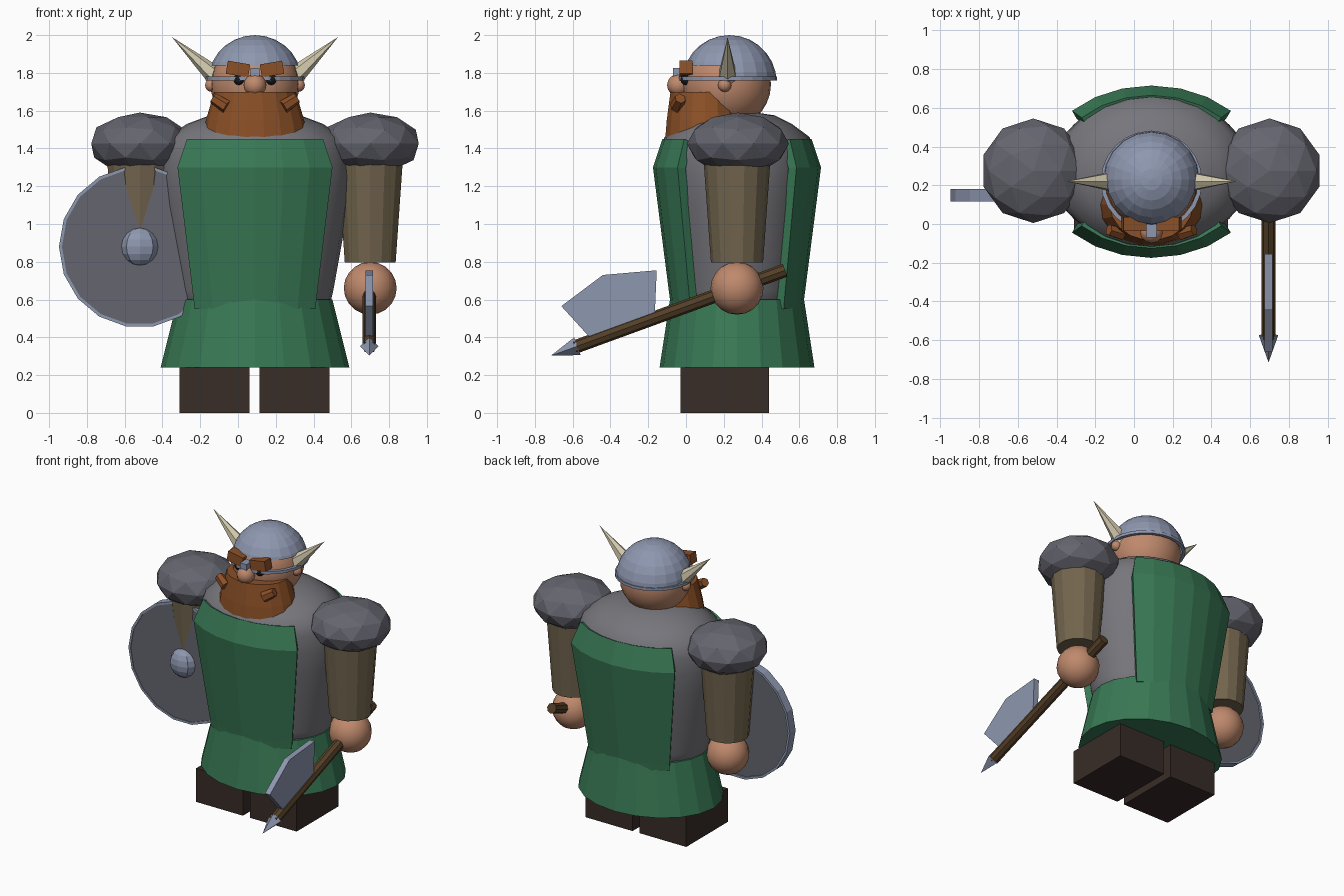
import bpy, bmesh
from math import sin, cos, pi, radians
from mathutils import Vector, Matrix

if "Cube" in bpy.data.objects:
    bpy.data.objects.remove(bpy.data.objects["Cube"])

CX, CY = 0.09, 0.27          # body axis


def mat(name, *rgb):
    m = bpy.data.materials.new(name)
    m.diffuse_color = (*rgb, 1)
    m.use_nodes = True
    m.node_tree.nodes["Principled BSDF"].inputs["Base Color"].default_value = m.diffuse_color
    return m


GREEN = mat("green_cloth", 0.04, 0.19, 0.09)
MAIL = mat("mail", 0.18, 0.18, 0.20)
IRON = mat("dark_iron", 0.13, 0.13, 0.16)
STEEL = mat("steel", 0.27, 0.31, 0.43)
SKIN = mat("skin", 0.52, 0.25, 0.15)
HAIR = mat("hair", 0.26, 0.08, 0.02)
SLEEVE = mat("sleeve", 0.17, 0.13, 0.075)
WOOD = mat("wood", 0.09, 0.05, 0.02)
LEATHER = mat("leather", 0.04, 0.025, 0.02)
HORN = mat("horn", 0.66, 0.6, 0.43)
BLACK = mat("black", 0.01, 0.01, 0.01)


def finish(name, bm, material, smooth=False):
    bmesh.ops.recalc_face_normals(bm, faces=bm.faces)
    for f in bm.faces:
        f.smooth = smooth
    me = bpy.data.meshes.new(name)
    bm.to_mesh(me)
    bm.free()
    me.materials.append(material)
    ob = bpy.data.objects.new(name, me)
    bpy.context.collection.objects.link(ob)
    return ob


def box(name, lo, hi, material, tilt=0):
    lo, hi = Vector(lo), Vector(hi)
    bm = bmesh.new()
    bmesh.ops.create_cube(bm, size=1, matrix=Matrix.Translation((lo + hi) / 2)
                          @ Matrix.Rotation(tilt, 4, 'Y') @ Matrix.Diagonal((*(hi - lo), 1)))
    return finish(name, bm, material)


def ball(name, c, r, material, seg=16, rings=10, smooth=True):
    bm = bmesh.new()
    r = r if isinstance(r, tuple) else (r, r, r)
    bmesh.ops.create_uvsphere(bm, u_segments=seg, v_segments=rings, radius=1,
                              matrix=Matrix.Translation(c) @ Matrix.Diagonal((*r, 1)))
    return finish(name, bm, material, smooth)


def ico(name, c, r, material):
    bm = bmesh.new()
    bmesh.ops.create_icosphere(bm, subdivisions=2, radius=1,
                               matrix=Matrix.Translation(c) @ Matrix.Diagonal((*r, 1)))
    return finish(name, bm, material)


def rod(name, a, b, r1, r2, sides, material):
    a, b = Vector(a), Vector(b)
    rot = (b - a).to_track_quat('Z', 'Y').to_matrix().to_4x4()
    bm = bmesh.new()
    bmesh.ops.create_cone(bm, cap_ends=True, segments=sides, radius1=r1, radius2=r2,
                          depth=(b - a).length, matrix=Matrix.Translation((a + b) / 2) @ rot)
    return finish(name, bm, material)


def loft(name, profile, cx, cy, material, sides=24, start=0, span=None, smooth=False):
    """Stack of ellipses (z, rx, ry); an open sheet if span is given."""
    bm = bmesh.new()
    n = sides if span is None else sides + 1
    step = (span or 2 * pi) / sides
    rows = [[bm.verts.new((cx + rx * cos(start + i * step), cy + ry * sin(start + i * step), z))
             for i in range(n)] for z, rx, ry in profile]
    for a, b in zip(rows, rows[1:]):
        for i in range(sides):
            j = (i + 1) % n
            bm.faces.new((a[i], a[j], b[j], b[i]))
    if span is None:
        bm.faces.new(rows[0])
        bm.faces.new(rows[-1])
    return finish(name, bm, material, smooth)


# boots, skirt, torso
box("boot_left", (-0.31, -0.03, 0), (0.06, 0.44, 0.24), LEATHER)
box("boot_right", (0.115, -0.03, 0), (0.485, 0.44, 0.24), LEATHER)
loft("skirt", [(0.24, 0.5, 0.41), (0.6, 0.41, 0.355)], CX, CY, GREEN, 20)
loft("torso", [(0.5, 0.38, 0.31), (0.65, 0.415, 0.33), (0.9, 0.46, 0.36), (1.1, 0.495, 0.385),
               (1.25, 0.51, 0.4), (1.37, 0.5, 0.4), (1.46, 0.465, 0.385), (1.53, 0.36, 0.29),
               (1.575, 0.24, 0.2), (1.59, 0.1, 0.1)], CX, CY, MAIL, 24, smooth=True)

# tabard: two quarter-shells wrapped over the torso
for name, start in (("tabard_front", 1.25 * pi), ("tabard_back", 0.25 * pi)):
    ob = loft(name, [(0.55, 0.453, 0.35), (0.6, 0.46, 0.355), (1.3, 0.58, 0.445),
                     (1.45, 0.51, 0.395)], CX, CY, GREEN, 6, start, pi / 2)
    m = ob.modifiers.new("thickness", 'SOLIDIFY')
    m.thickness = 0.05
    m.offset = -1

# arms, shoulders, hands, mirrored about the body axis
for side, s in (("left", -1), ("right", 1)):
    x = CX + s * 0.61
    ico("shoulder_" + side, (x, 0.275, 1.425), (0.27, 0.27, 0.165), IRON)
    ico("shoulder_underpad_" + side, (x, 0.275, 1.37), (0.19, 0.19, 0.155), IRON)
    rod("arm_" + side, (x, 0.27, 0.795), (x, 0.27, 1.35), 0.138, 0.178, 14, SLEEVE)
    ball("hand_" + side, (x, 0.27, 0.66), 0.14, SKIN)

# head and face
ball("head", (CX, 0.215, 1.74), 0.235, SKIN, 24, 14)
ball("nose", (CX, -0.04, 1.735), 0.06, SKIN, 12, 8)
loft("beard", [(1.43, 0.285, 0.215), (1.55, 0.26, 0.205), (1.7, 0.215, 0.185)],
     CX, 0.1, HAIR, 18)
for side, s in (("left", -1), ("right", 1)):
    ball("ear_" + side, (CX + s * 0.23, 0.205, 1.735), 0.036, SKIN, 10, 6)
    ball("eye_" + side, (CX + s * 0.085, 0.0, 1.765), 0.03, BLACK, 10, 6)
    x = CX + s * 0.09
    box("eyebrow_" + side, (x - 0.06, -0.035, 1.785), (x + 0.06, 0.035, 1.855), HAIR, -s * 0.17)
    rod("moustache_" + side, (CX + s * 0.15, -0.05, 1.62), (CX + s * 0.22, -0.03, 1.665),
        0.036, 0.03, 6, HAIR)
    rod("horn_" + side, (CX + s * 0.2, 0.22, 1.775), (CX + s * 0.44, 0.22, 1.99),
        0.055, 0, 6, HORN)

# helmet dome with the face opening cut out of its lower front
bm = bmesh.new()
c = Vector((CX, 0.23, 1.75))
bmesh.ops.create_uvsphere(bm, u_segments=20, v_segments=14, radius=0.25,
                          matrix=Matrix.Translation(c))
for co, no in (((0, 0, 1.84), (0, 0, 1)), ((0, 0, 1.765), (0, 0, 1)), ((0, 0.24, 0), (0, 1, 0))):
    bmesh.ops.bisect_plane(bm, geom=bm.verts[:] + bm.edges[:] + bm.faces[:],
                           plane_co=co, plane_no=no)
gone = []
for f in bm.faces:
    p = f.calc_center_median()
    if p.z < 1.765 or (p.z < 1.84 and p.y < 0.24):
        gone.append(f)
bmesh.ops.delete(bm, geom=gone, context='FACES')
finish("helmet", bm, STEEL)


def ring(name, c, r_out, r_in, depth, axis, material, sides):
    """Flat-sided hoop around the given axis."""
    rot = Vector(axis).to_track_quat('Z', 'Y')
    bm = bmesh.new()
    h = depth / 2
    sect = [(r_out, -h), (r_out, h), (r_in, h), (r_in, -h)]
    rows = [[bm.verts.new(Vector(c) + rot @ Vector((r * cos(a), r * sin(a), z)))
             for r, z in sect] for a in (2 * pi * i / sides for i in range(sides))]
    for i in range(sides):
        a, b = rows[i], rows[(i + 1) % sides]
        for k in range(4):
            bm.faces.new((a[k], a[(k + 1) % 4], b[(k + 1) % 4], b[k]))
    return finish(name, bm, material)


ring("helmet_band", (CX, 0.22, 1.77), 0.262, 0.24, 0.02, (0, 0, 1), STEEL, 24)
box("nose_guard", (0.065, -0.07, 1.765), (0.115, 0.0, 1.825), STEEL)

# shield on the left arm
SX, SZ = -0.52, 0.88
rod("shield_face", (SX, 0.12, SZ), (SX, 0.17, SZ), 0.42, 0.42, 18, IRON)
ring("shield_rim", (SX, 0.148, SZ), 0.428, 0.412, 0.065, (0, 1, 0), STEEL, 18)
ball("shield_boss", (SX, 0.125, SZ), (0.1, 0.07, 0.1), STEEL, 8, 8, False)

# axe in the right hand
AX = 0.695
rod("axe_handle", (AX, 0.525, 0.755), (AX, -0.59, 0.348), 0.036, 0.036, 8, WOOD)
rod("axe_spike", (AX, -0.575, 0.353), (AX, -0.715, 0.303), 0.05, 0, 4, STEEL)
outline = [(-0.155, 0.755), (-0.44, 0.73), (-0.66, 0.565), (-0.51, 0.4), (-0.165, 0.525)]
bm = bmesh.new()
f = bm.faces.new([bm.verts.new((AX - 0.02, y, z)) for y, z in outline])
ext = bmesh.ops.extrude_face_region(bm, geom=[f])["geom"]
bmesh.ops.translate(bm, verts=[v for v in ext if isinstance(v, bmesh.types.BMVert)],
                    vec=(0.04, 0, 0))
bm.faces.ensure_lookup_table()
finish("axe_blade", bm, STEEL)
